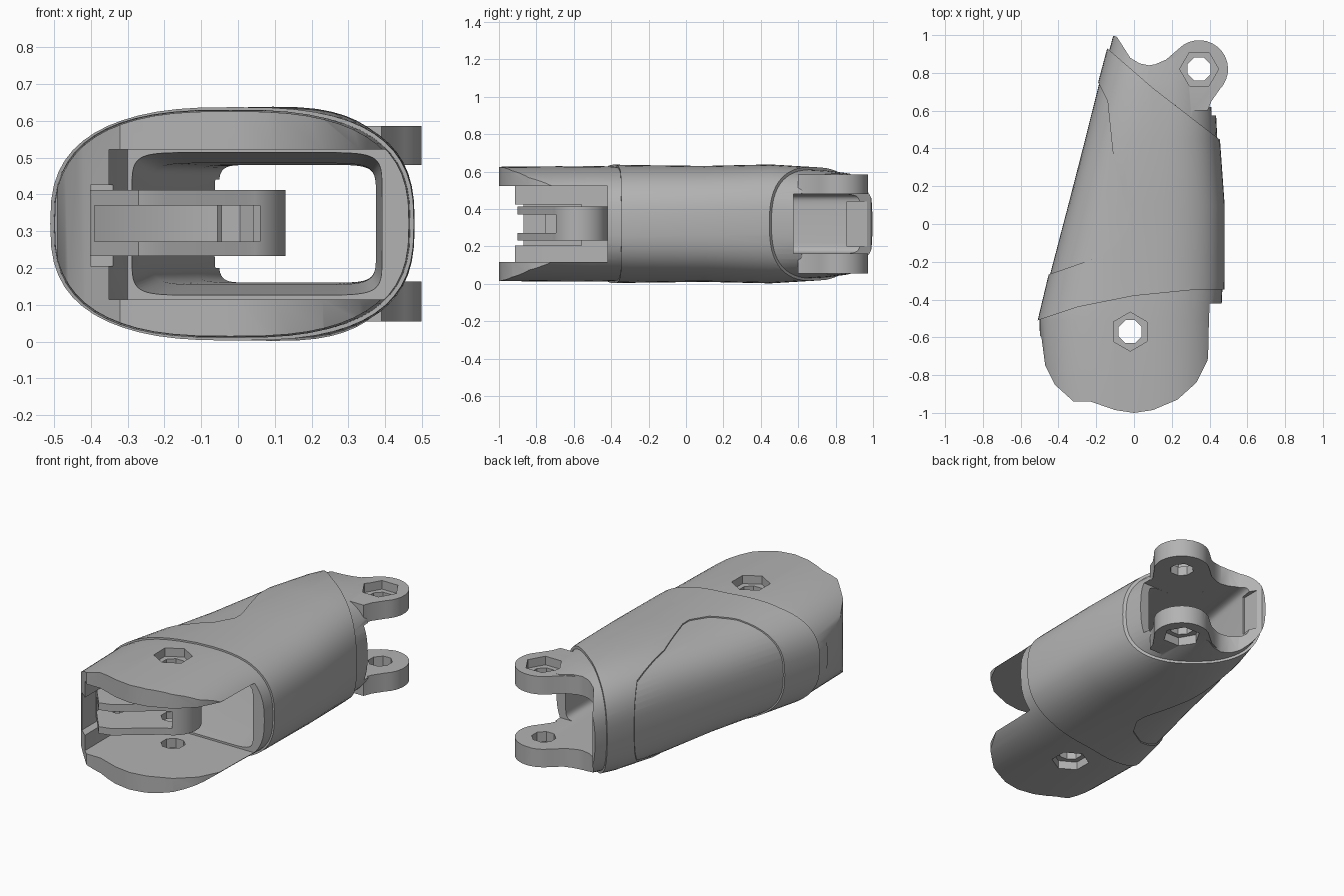
import bpy, bmesh, math

if "Cube" in bpy.data.objects:
    bpy.data.objects.remove(bpy.data.objects["Cube"])

grey = bpy.data.materials.new("plain_grey")
grey.use_nodes = True
grey.diffuse_color = (0.45, 0.45, 0.45, 1)
grey.node_tree.nodes["Principled BSDF"].inputs["Base Color"].default_value = (0.45, 0.45, 0.45, 1)

MID = 0.32                 # mid height of the whole part
KNUCKLE = (-0.02, -0.57)   # front pivot
LUG = (0.345, 0.82)        # rear pivot


def finish(name, bm):
    bmesh.ops.recalc_face_normals(bm, faces=bm.faces)
    mesh = bpy.data.meshes.new(name)
    bm.to_mesh(mesh)
    bm.free()
    mesh.materials.append(grey)
    obj = bpy.data.objects.new(name, mesh)
    bpy.context.collection.objects.link(obj)
    return obj


def loft(name, sections, power, inset=0.0, count=56):
    """Skin rounded-box sections (y, left, right, half height) along y."""
    bm = bmesh.new()
    rings = []
    for y, left, right, half in sections:
        ring = []
        for i in range(count):
            a = math.tau * i / count
            c, s = math.cos(a), math.sin(a)
            u = math.copysign(abs(c) ** (2 / power), c)
            v = math.copysign(abs(s) ** (2 / power), s)
            ring.append(bm.verts.new(((left + right) / 2 + u * ((right - left) / 2 - inset),
                                      y, MID + v * (half - inset))))
        rings.append(ring)
    for a, b in zip(rings, rings[1:]):
        for i in range(count):
            j = (i + 1) % count
            bm.faces.new((a[i], a[j], b[j], b[i]))
    bm.faces.new(rings[0])
    bm.faces.new(rings[-1])
    return finish(name, bm)


def prism(name, points, low=-0.2, high=0.9):
    """Extrude a plan outline upward."""
    bm = bmesh.new()
    face = bm.faces.new([bm.verts.new((x, y, low)) for x, y in points])
    top = bmesh.ops.extrude_face_region(bm, geom=[face])["geom"]
    bmesh.ops.translate(bm, vec=(0, 0, high - low),
                        verts=[v for v in top if isinstance(v, bmesh.types.BMVert)])
    return finish(name, bm)


def box(name, x0, x1, y0, y1, z0, z1):
    return prism(name, [(x0, y0), (x1, y0), (x1, y1), (x0, y1)], z0, z1)


def arc(centre, r, start, end, n):
    angles = [math.radians(start + (end - start) * i / (n - 1)) for i in range(n)]
    return [(centre[0] + r * math.cos(a), centre[1] + r * math.sin(a)) for a in angles]


def combine(obj, tool, operation="DIFFERENCE"):
    mod = obj.modifiers.new("combine", "BOOLEAN")
    mod.operation, mod.object, mod.solver = operation, tool, "EXACT"
    bpy.context.view_layer.objects.active = obj
    bpy.ops.object.modifier_apply(modifier=mod.name)
    bpy.data.objects.remove(tool)


# Outer shell
shell_sections = [(-1.05, -0.5, 0.46, 0.315), (-0.51, -0.51, 0.47, 0.32),
                  (-0.3, -0.46, 0.48, 0.315), (0.1, -0.355, 0.48, 0.31),
                  (0.45, -0.265, 0.455, 0.318), (0.75, -0.19, 0.44, 0.3),
                  (1.05, -0.11, 0.44, 0.26)]
shell = loft("finger_shell", shell_sections, 2.7)


def recess(outline, depth):
    """Lower the shell slightly inside an outline, leaving a seam."""
    skin = prism("recess_skin", outline)
    combine(skin, loft("recess_core", shell_sections, 2.7, depth))
    combine(shell, skin)


recess([(-0.7, 1.38), (-0.13, 0.92), (0.1, 0.72), (0.45, 0.45), (0.7, 0.25), (0.7, 1.4)], 0.014)
recess([(-0.7, -0.55), (-0.51, -0.51), (-0.3, -0.44), (0, -0.38), (0.3, -0.35),
        (0.7, -0.34), (0.7, -1.2), (-0.7, -1.2)], 0.01)
recess([(-0.4, 0.83), (-0.2, 0.77), (-0.14, 0.65), (-0.11, 0.36), (-0.02, 0.06), (-0.02, 0),
        (-0.08, -0.1), (-0.2, -0.18), (-0.46, -0.27), (-0.7, -0.33)], 0.007)

# Trim the shell ends to the plan outline
plan = [(-0.6, -0.5), (-0.49, -0.6), (-0.47, -0.75), (-0.42, -0.85), (-0.32, -0.94),
        (-0.23, -0.94), (-0.1, -0.985), (0, -1), (0.1, -0.985), (0.23, -0.93), (0.33, -0.84),
        (0.39, -0.72), (0.415, -0.42), (0.47, -0.42), (0.47, -0.35), (0.6, -0.35),
        (0.6, 0.58), (0.4, 0.62), (0.35, 0.86), (0.2, 0.88), (0.14, 0.85), (0.08, 0.84),
        (0.03, 0.85), (-0.02, 0.88), (-0.09, 0.99), (-0.12, 1), (-0.15, 0.93), (-0.6, 0.93)]
combine(shell, prism("plan_trim", plan), "INTERSECT")

# Rear hinge lugs
lug_plan = arc(LUG, 0.153, -45, 135, 16) + [(0.17, 0.87), (0.1, 0.84), (0.1, 0.6), (0.39, 0.6), (0.41, 0.65)]
combine(shell, prism("lug_block", lug_plan, 0.055, 0.585), "UNION")

# Hollow core, knuckle pocket and rear slot
combine(shell, loft("core", [(-0.5, -0.3, 0.395, 0.2), (-0.05, -0.235, 0.375, 0.165),
                             (0.5, -0.12, 0.375, 0.16), (1.2, -0.01, 0.375, 0.16)], 9))
pocket = [(-0.35, -1.2), (0.7, -1.2), (0.7, -0.42), (-0.3, -0.42), (-0.35, -0.6)]
combine(shell, prism("pocket", pocket, 0.115, 0.522))
combine(shell, box("wall_notch", -0.4, -0.3, -1.2, -0.56, 0.205, 0.425))
combine(shell, box("rear_slot", 0.1, 0.7, 0.575, 1.2, 0.163, 0.48))
combine(shell, box("rear_notch", -0.075, 0.05, 0.86, 1.2, 0.2, 0.44))

# Tendon anchor between the knuckle plates
anchor_plan = [(-0.27, -0.9), (-0.2, -0.88)] + arc(KNUCKLE, 0.15, -75, 95, 16) + [(-0.4, -0.45), (-0.43, -0.7)]
anchor = prism("tendon_anchor", anchor_plan, 0.232, 0.412)
channel = [(-0.39, -1.1), (0.06, -1.1), (0.06, -0.6), (-0.04, -0.52), (-0.2, -0.52), (-0.39, -0.62)]
combine(anchor, prism("channel", channel, 0.272, 0.37))
combine(anchor, prism("pin_hole", arc((-0.31, -0.67), 0.04, 0, 324, 10)))

# Pivot holes with hexagonal nut seats
for centre, turn, top_floor, low_floor in ((KNUCKLE, 30, 0.58, 0.06), (LUG, 0, 0.535, 0.105)):
    hole = arc(centre, 0.066, 22.5, 337.5, 8)
    seat = arc(centre, 0.103, turn, turn + 300, 6)
    combine(shell, prism("pivot_hole", hole))
    combine(shell, prism("top_seat", seat, top_floor, 0.9))
    combine(shell, prism("low_seat", seat, -0.2, low_floor))
combine(anchor, prism("pivot_hole", arc(KNUCKLE, 0.066, 22.5, 337.5, 8)))

# Shading
for obj in (shell, anchor):
    bpy.ops.object.select_all(action="DESELECT")
    obj.select_set(True)
    bpy.context.view_layer.objects.active = obj
    bpy.ops.object.shade_smooth_by_angle(angle=math.radians(30))
